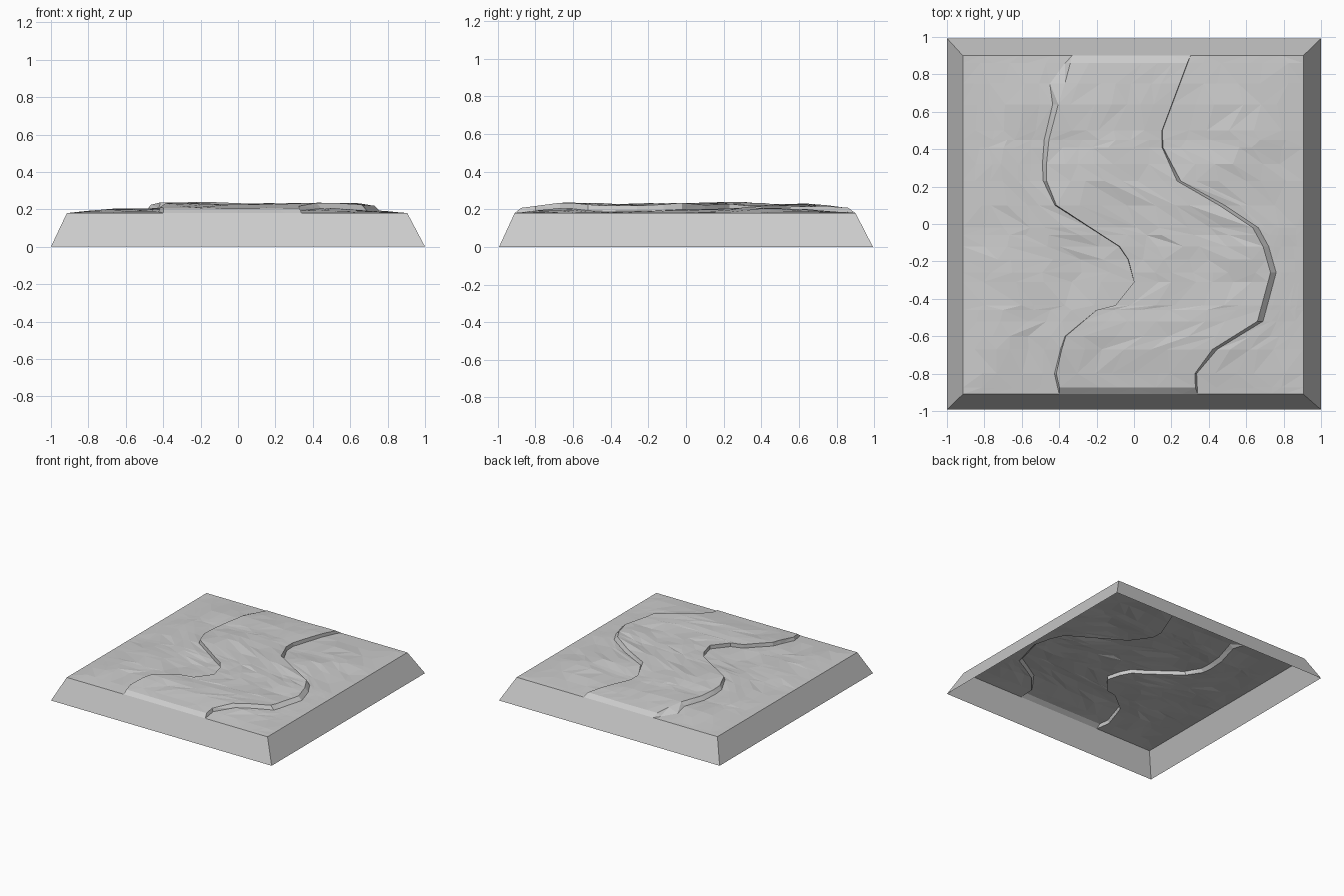
import bpy, bmesh, random
from mathutils import Vector, noise

random.seed(4)
cube = bpy.data.objects.get("Cube")
if cube:
    bpy.data.objects.remove(cube)

stone = bpy.data.materials.new("light_grey")
stone.use_nodes = True
stone.diffuse_color = (0.6, 0.6, 0.6, 1)
stone.node_tree.nodes["Principled BSDF"].inputs["Base Color"].default_value = (0.6, 0.6, 0.6, 1)

WEST, EAST, SOUTH, NORTH, RIM = -0.915, 0.905, -0.91, 0.9, 0.18
STEP = 0.03

# Cliff lines: y, x of the cliff top, horizontal width of the cliff
LEFT = [(SOUTH, -0.39, 0.01), (-0.78, -0.42, 0.01), (-0.6, -0.365, 0.004), (-0.46, -0.2, 0),
        (-0.435, -0.1, 0), (-0.31, 0.0, 0), (-0.19, -0.03, 0.002), (-0.1, -0.09, 0.004),
        (-0.06, -0.17, 0.004), (0.1, -0.415, 0.008), (0.25, -0.475, 0.02),
        (0.45, -0.455, 0.025), (0.64, -0.405, 0.03), (0.75, -0.37, 0.08), (NORTH, -0.33, 0.01)]
RIGHT = [(SOUTH, 0.33, 0.01), (-0.8, 0.325, 0.01), (-0.67, 0.42, 0.025), (-0.52, 0.66, 0.03),
         (-0.26, 0.73, 0.03), (-0.12, 0.69, 0.03), (-0.02, 0.635, 0.03), (0.11, 0.44, 0.03),
         (0.23, 0.23, 0.02), (0.41, 0.15, 0.005), (0.5, 0.15, 0.002), (NORTH, 0.3, 0.002)]


def sample(line, y):
    """Cliff position and width at a given y."""
    for (y0, x0, w0), (y1, x1, w1) in zip(line, line[1:]):
        if y <= y1:
            t = (y - y0) / (y1 - y0)
            return x0 + (x1 - x0) * t, w0 + (w1 - w0) * t
    return line[-1][1:]


def height(x, y, raised):
    """Rolling ground that falls to a level rim."""
    edge = min(x - WEST, EAST - x, y - SOUTH, NORTH - y)
    if edge < 0.001:
        return RIM
    ramp = min(1, edge / 0.25)
    n = noise.noise(Vector((x * 3.2 + 5, y * 3.2, 1.7)))
    n += 0.5 * noise.noise(Vector((x * 8, y * 8, 4)))
    z = RIM + ramp * (0.017 + 0.018 * max(-0.9, min(1, n)))
    return z + (min(1, 0.75 + edge) * STEP if raised else 0)


def span(a, b, count, y, raised):
    """Points across one strip of a row, the inner ones shifted a little."""
    pts = []
    for i in range(count + 1):
        t = i / count
        if 0 < i < count:
            t += random.uniform(-0.3, 0.3) / count
        x = a + (b - a) * t
        pts.append(Vector((x, y, height(x, y, raised))))
    return pts


def make_object(name, bm):
    mesh = bpy.data.meshes.new(name)
    bm.to_mesh(mesh)
    bm.free()
    mesh.materials.append(stone)
    obj = bpy.data.objects.new(name, mesh)
    bpy.context.collection.objects.link(obj)


def surface(name, rows):
    """Faceted sheet through rows of points, split along mixed diagonals."""
    bm = bmesh.new()
    grid = [[bm.verts.new(p) for p in row] for row in rows]
    for low, high in zip(grid, grid[1:]):
        for i in range(len(low) - 1):
            a, b, c, d = low[i], low[i + 1], high[i + 1], high[i]
            tris = ((a, b, c), (a, c, d)) if random.random() < 0.5 else ((a, b, d), (b, c, d))
            for tri in tris:
                bm.faces.new(tri)
    bmesh.ops.remove_doubles(bm, verts=bm.verts, dist=0.0002)
    make_object(name, bm)


# Row positions: every bend of the cliffs, with wide gaps filled
bends = sorted({p[0] for p in LEFT + RIGHT} | {SOUTH + 0.035, NORTH - 0.04})
levels = [bends[0]]
for y in bends[1:]:
    gap = y - levels[-1]
    if gap < 0.025 and y < NORTH:
        continue
    parts = max(1, round(gap / 0.1))
    start = levels[-1]
    levels += [start + gap * k / parts for k in range(1, parts + 1)]

left_rows, plateau_rows, right_rows = [], [], []
for y in levels:
    lx, lw = sample(LEFT, y)
    rx, rw = sample(RIGHT, y)
    left = span(WEST, lx - lw, 6, y, False)
    right = span(rx + rw, EAST, 6, y, False)
    left_rows.append(left)
    right_rows.append(right)
    # The plateau includes its cliff faces down to the low ground
    plateau_rows.append([left[-1]] + span(lx, rx, 7, y, True) + [right[0]])

surface("left_low_ground", left_rows)
surface("raised_plateau", plateau_rows)
surface("right_low_ground", right_rows)

# Sloping sides of the tile, open underneath
bm = bmesh.new()
top = [bm.verts.new((x, y, RIM)) for x, y in
       ((WEST, SOUTH), (EAST, SOUTH), (EAST, NORTH), (WEST, NORTH))]
foot = [bm.verts.new((x, y * 0.993, 0)) for x, y in ((-1, -1), (1, -1), (1, 1), (-1, 1))]
for i in range(4):
    j = (i + 1) % 4
    bm.faces.new((foot[i], foot[j], top[j], top[i]))
make_object("sloping_sides", bm)
